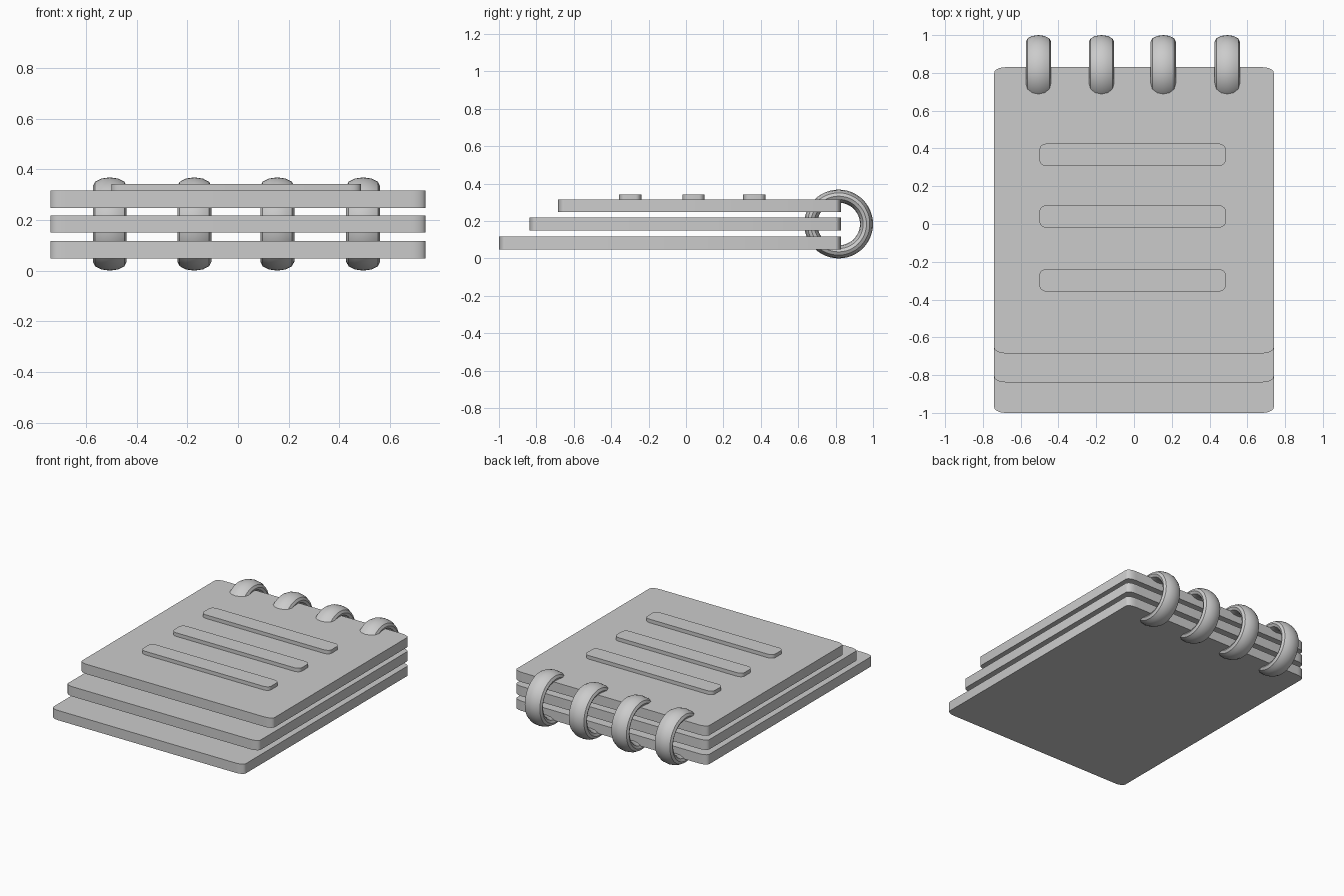
import bpy, bmesh
from math import sin, cos, pi, tau, radians

if "Cube" in bpy.data.objects:
    bpy.data.objects.remove(bpy.data.objects["Cube"])


def finish(name, bm):
    bmesh.ops.recalc_face_normals(bm, faces=bm.faces)
    mesh = bpy.data.meshes.new(name)
    bm.to_mesh(mesh)
    bm.free()
    ob = bpy.data.objects.new(name, mesh)
    bpy.context.collection.objects.link(ob)
    bpy.ops.object.select_all(action='DESELECT')
    ob.select_set(True)
    bpy.context.view_layer.objects.active = ob
    bpy.ops.object.shade_smooth_by_angle(angle=radians(35))
    return ob


def slab(name, x0, x1, y0, y1, z0, z1, rx, ry, seg=5):
    """Flat plate with rounded vertical corners."""
    bm = bmesh.new()
    centres = [(x1 - rx, y1 - ry), (x0 + rx, y1 - ry),
               (x0 + rx, y0 + ry), (x1 - rx, y0 + ry)]
    verts = []
    for q, (cx, cy) in enumerate(centres):
        for i in range(seg + 1):
            a = (q + i / seg) * pi / 2
            verts.append(bm.verts.new((cx + rx * cos(a), cy + ry * sin(a), z0)))
    base = bm.faces.new(verts)
    top = bmesh.ops.extrude_face_region(bm, geom=[base], use_keep_orig=True)
    moved = [g for g in top['geom'] if isinstance(g, bmesh.types.BMVert)]
    bmesh.ops.translate(bm, verts=moved, vec=(0, 0, z1 - z0))
    return finish(name, bm)


def ring(name, x, y, z, radius, half_width, half_thick, major=48, minor=12):
    """Binding ring around the x axis with a flattened oval section."""
    bm = bmesh.new()
    loops = []
    for i in range(major):
        a = tau * i / major
        loop = []
        for j in range(minor):
            b = tau * j / minor
            r = radius + half_thick * cos(b)
            loop.append(bm.verts.new((x + half_width * sin(b),
                                      y + r * cos(a), z + r * sin(a))))
        loops.append(loop)
    for i in range(major):
        p, q = loops[i], loops[(i + 1) % major]
        for j in range(minor):
            k = (j + 1) % minor
            bm.faces.new((p[j], q[j], q[k], p[k]))
    return finish(name, bm)


# Stacked pages, each shorter than the one below
for name, y0, z0 in (("bottom_page", -1.0, 0.048),
                     ("middle_page", -0.838, 0.15),
                     ("top_page", -0.685, 0.248)):
    slab(name, -0.74, 0.74, y0, 0.83, z0, z0 + 0.068, 0.06, 0.03)

# Raised writing lines on the top page
for i, yc in enumerate((0.366, 0.04, -0.298)):
    slab(f"writing_line_{i + 1}", -0.5, 0.485, yc - 0.06, yc + 0.06,
         0.30, 0.341, 0.04, 0.03)

# Binding rings through the back edge
for i, x in enumerate((-0.506, -0.172, 0.155, 0.494)):
    ring(f"binding_ring_{i + 1}", x, 0.816, 0.184, 0.149, 0.067, 0.035)
